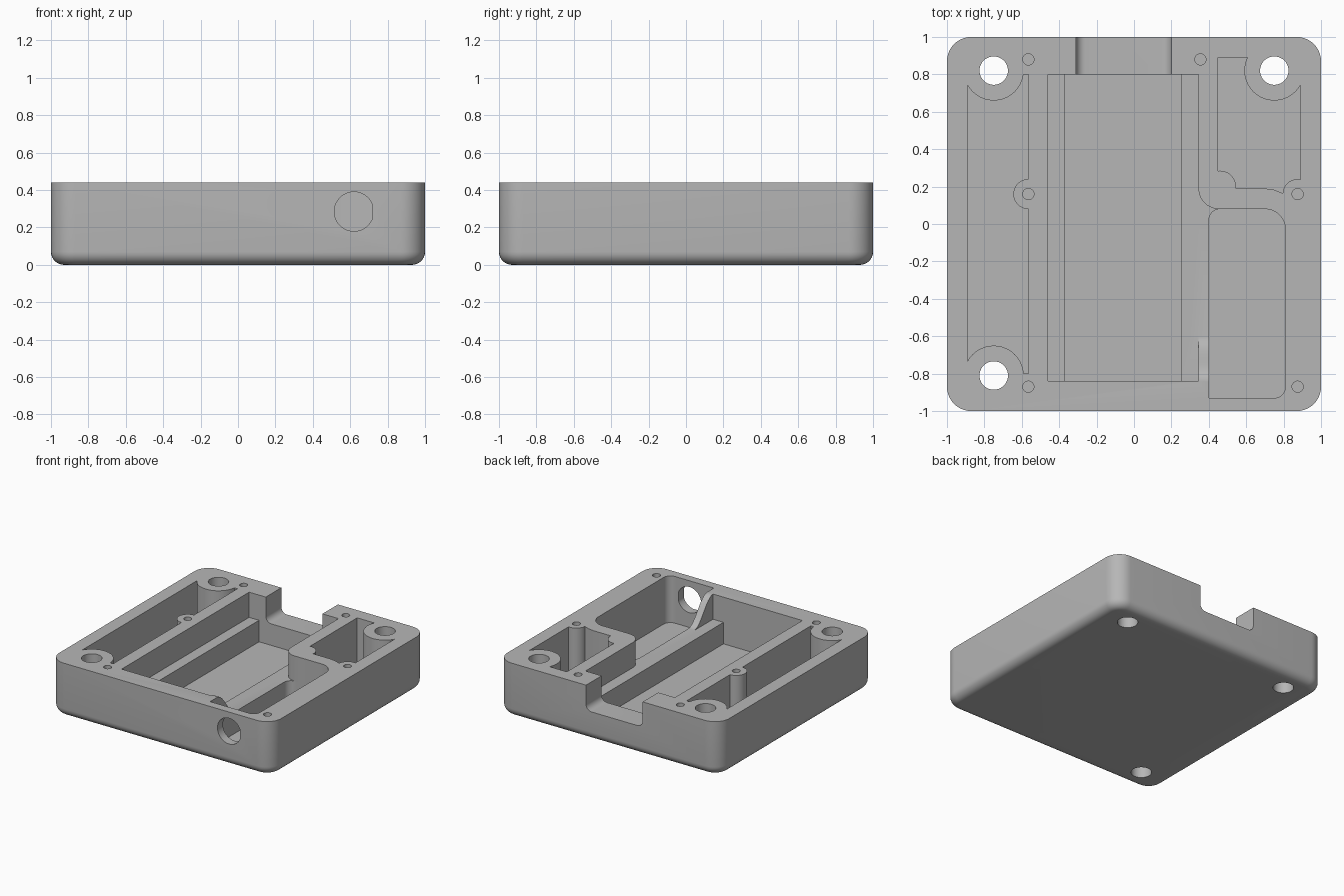
import bpy, bmesh, math
from mathutils import Vector

cube = bpy.data.objects.get("Cube")
if cube:
    bpy.data.objects.remove(cube, do_unlink=True)

TOP, SHELF, FLOOR, OVER = 0.44, 0.235, 0.06, 0.6

grey = bpy.data.materials.new("plain_grey")
grey.use_nodes = True
grey.diffuse_color = (0.47, 0.47, 0.47, 1)
grey.node_tree.nodes["Principled BSDF"].inputs["Base Color"].default_value = (0.47, 0.47, 0.47, 1)


def rounded(corners, steps=10):
    """Outline from right-angled corners (a, b, optional radius)."""
    pts = []
    for i, c in enumerate(corners):
        p = Vector(c[:2])
        if len(c) < 3:
            pts.append(p)
            continue
        r = c[2]
        u = (Vector(corners[i - 1][:2]) - p).normalized()
        v = (Vector(corners[(i + 1) % len(corners)][:2]) - p).normalized()
        centre = p + (u + v) * r
        for k in range(steps + 1):
            t = math.pi / 2 * k / steps
            pts.append(centre - v * r * math.cos(t) - u * r * math.sin(t))
    return pts


def rect(x0, y0, x1, y1):
    return [(x0, y0), (x1, y0), (x1, y1), (x0, y1)]


def circle(x, y, r, n=40):
    return [(x + r * math.cos(math.tau * k / n), y + r * math.sin(math.tau * k / n)) for k in range(n)]


def prism(name, pts, lo, hi, axis="z", base_round=0):
    """Extrude an outline along an axis."""
    place = {"x": lambda a, b, t: (t, a, b),
             "y": lambda a, b, t: (a, t, b),
             "z": lambda a, b, t: (a, b, t)}[axis]
    bm = bmesh.new()
    base = bm.faces.new([bm.verts.new(place(p[0], p[1], lo)) for p in pts])
    cap = bm.faces.new([bm.verts.new(place(p[0], p[1], hi)) for p in pts])
    n = len(pts)
    bv, cv = list(base.verts), list(cap.verts)
    for i in range(n):
        j = (i + 1) % n
        bm.faces.new((bv[i], bv[j], cv[j], cv[i]))
    bmesh.ops.recalc_face_normals(bm, faces=bm.faces[:])
    if base_round:
        bmesh.ops.bevel(bm, geom=list(base.edges), offset=base_round, segments=7,
                        profile=0.5, affect="EDGES", clamp_overlap=False)
    mesh = bpy.data.meshes.new(name)
    bm.to_mesh(mesh)
    bm.free()
    ob = bpy.data.objects.new(name, mesh)
    bpy.context.scene.collection.objects.link(ob)
    return ob


def cut(target, cutter):
    """Subtract the cutter for good and discard it."""
    mod = target.modifiers.new("cut", "BOOLEAN")
    mod.operation, mod.solver, mod.object = "DIFFERENCE", "EXACT", cutter
    bpy.context.view_layer.objects.active = target
    bpy.ops.object.modifier_apply(modifier=mod.name)
    bpy.data.objects.remove(cutter, do_unlink=True)


# Outer block with rounded corners and a rounded lower rim
body = prism("enclosure_base", rounded([(-1, -1, 0.13), (1, -1, 0.13), (1, 1, 0.13), (-1, 1, 0.13)]),
             0, TOP, base_round=0.07)
body.data.materials.append(grey)

mounts = [(-0.75, 0.82), (0.75, 0.82), (-0.75, -0.81)]
screws = [(-0.565, 0.88), (0.355, 0.88), (-0.565, 0.16), (0.875, 0.16), (-0.565, -0.87), (0.875, -0.87)]

# Side pockets, leaving round bosses standing
left_pocket = prism("pocket", rect(-0.89, -0.8, -0.565, 0.8), FLOOR, OVER)
right_pocket = prism("pocket", [(0.45, 0.19), (0.7, 0.19), (0.75, 0.183), (0.8, 0.163), (0.84, 0.13),
                                (0.89, 0.13), (0.89, 0.89), (0.45, 0.89)], FLOOR, OVER)
for pocket, bosses in ((left_pocket, [(*mounts[0], 0.16), (*mounts[2], 0.16), (*screws[2], 0.08)]),
                       (right_pocket, [(*mounts[1], 0.16), (*screws[3], 0.08), (0.46, 0.2, 0.085)])):
    for x, y, r in bosses:
        cut(pocket, prism("boss", circle(x, y, r), -0.1, 0.8))
    cut(body, pocket)

# Central bay: wide upper part with shelves, and a deep channel
cut(body, prism("bay", rect(-0.46, -0.84, 0.345, 0.8), SHELF, OVER))
cut(body, prism("channel", rect(-0.37, -0.84, 0.25, 0.8), FLOOR, OVER))

# Front right compartment
cut(body, prism("compartment", rounded([(0.4, -0.93), (0.81, -0.93, 0.06), (0.81, 0.08, 0.11),
                                        (0.4, 0.08, 0.06)]), FLOOR, OVER))

# Lowered divider beside it: curved ramp at the front, rounded corner at the back
ramp = []
for k in range(13):
    s = k / 12
    ramp.append((-0.84 + 0.24 * s, SHELF + (TOP - SHELF) * (1 + math.cos(math.pi * s)) / 2))
cut(body, prism("divider_ramp", ramp + [(0.02, SHELF), (0.02, OVER), (-0.84, OVER)], 0.3, 0.43, "x"))
cut(body, prism("divider_corner", rounded([(0.3, 0), (0.5, 0), (0.5, 0.08), (0.345, 0.08, 0.11),
                                           (0.345, 0.3), (0.3, 0.3)]), SHELF, OVER))

# Back notch with filleted floor
cut(body, prism("notch", rounded([(-0.31, OVER), (-0.31, SHELF, 0.05), (0.2, SHELF, 0.05), (0.2, OVER)]),
                0.76, 1.1, "y"))

# Front port, a circle with one side flattened
cut(body, prism("port", [(min(x, 0.718), z) for x, z in circle(0.62, 0.285, 0.105, 48)], -1.1, -0.9, "y"))

# Through holes and blind screw holes
for x, y in mounts:
    cut(body, prism("mount_hole", circle(x, y, 0.076), -0.1, OVER))
for x, y in screws:
    cut(body, prism("screw_hole", circle(x, y, 0.03, 24), 0.15, OVER))

# Smooth curved walls, crisp edges
for ob in bpy.context.selected_objects:
    ob.select_set(False)
body.select_set(True)
bpy.context.view_layer.objects.active = body
bpy.ops.object.shade_smooth_by_angle(angle=math.radians(30))
